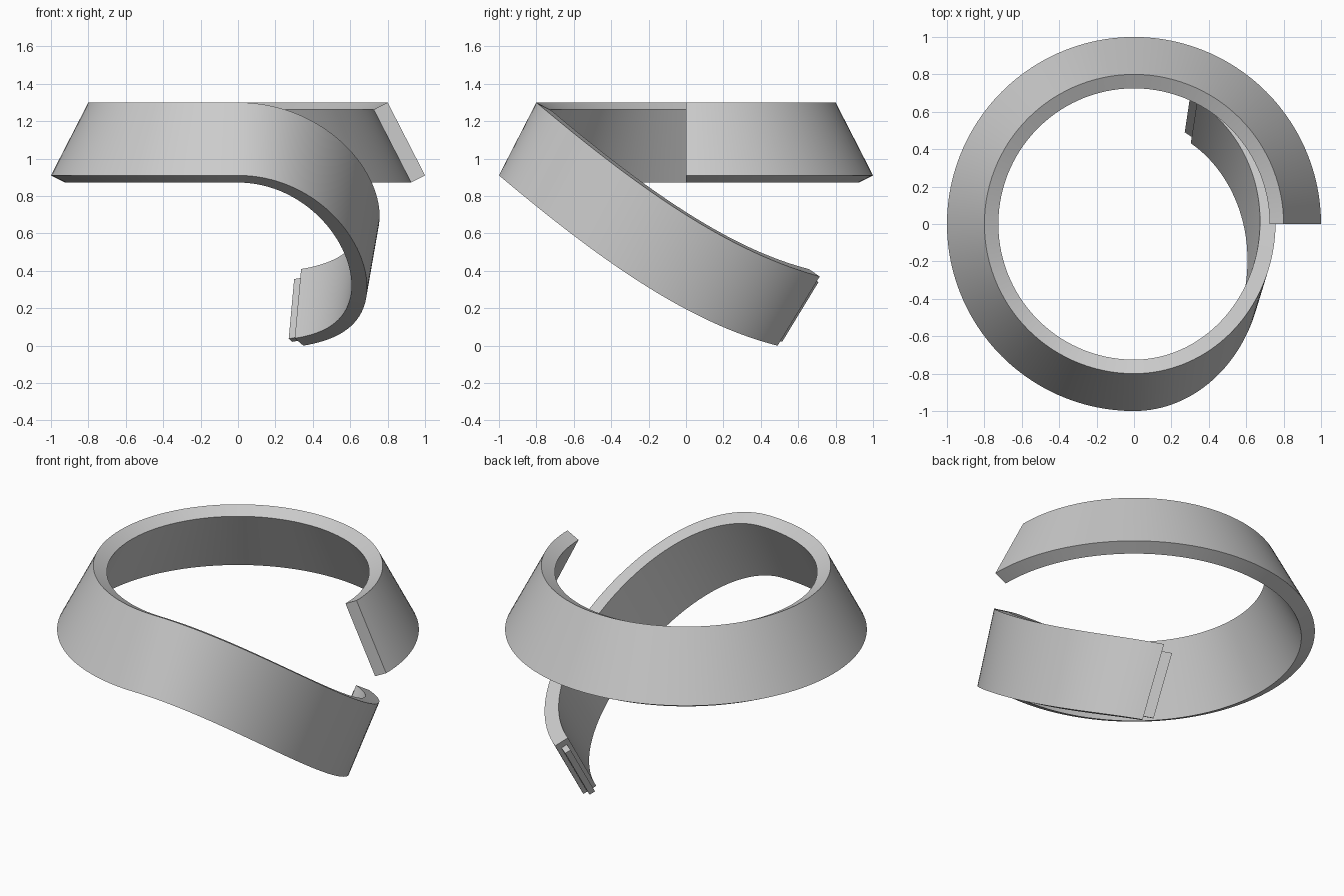
import bpy, bmesh, math
from mathutils import Vector as V

cube = bpy.data.objects.get("Cube")
if cube:
    bpy.data.objects.remove(cube)

grey = bpy.data.materials.new("plain_grey")
grey.use_nodes = True
grey.diffuse_color = (0.6, 0.6, 0.6, 1)
grey.node_tree.nodes["Principled BSDF"].inputs["Base Color"].default_value = (0.6, 0.6, 0.6, 1)

THICK = 0.084
RING_STEPS, TAIL_STEPS = 90, 60
RING_TURN = math.radians(270)
TAIL_TURN = math.radians(149.6)


def ring_edges(a):
    """Lower and upper outer edge of the conical ring at angle a."""
    c, s = math.cos(a), math.sin(a)
    return V((c, s, 0.91)), V((0.8 * c, 0.8 * s, 1.3))


def tail_edges(a):
    """Lower and upper outer edge of the descending tail, a turned from the front."""
    c, s, t = math.cos(a), math.sin(a), a / TAIL_TURN
    low = V((0.69 * s, -0.2 - 0.8 * c, 0.31 + 0.497 * c + 0.133 * c**2 - 0.03 * c**3))
    return low, low + V((0.067 * s, 0.2 + 0.025 * t**2, 0.39 - 0.02 * t**2))


def sweep(name, sections):
    """Solid strip through a list of four-cornered sections."""
    bm = bmesh.new()
    rows = [[bm.verts.new(p) for p in sec] for sec in sections]
    for a, b in zip(rows, rows[1:]):
        for i in range(4):
            j = (i + 1) % 4
            bm.faces.new((a[i], a[j], b[j], b[i]))
    bm.faces.new(rows[0])
    bm.faces.new(rows[-1])
    bmesh.ops.recalc_face_normals(bm, faces=bm.faces)
    mesh = bpy.data.meshes.new(name)
    bm.to_mesh(mesh)
    bm.free()
    mesh.materials.append(grey)
    obj = bpy.data.objects.new(name, mesh)
    bpy.context.collection.objects.link(obj)
    bpy.ops.object.select_all(action='DESELECT')
    obj.select_set(True)
    bpy.context.view_layer.objects.active = obj
    bpy.ops.object.shade_smooth_by_angle(angle=math.radians(30))


def section_at(edges_of, a):
    """Section corners plus the local tangent, ruling and inward directions."""
    low, up = edges_of(a)
    before, after = edges_of(a - 0.001), edges_of(a + 0.001)
    tangent = (sum(after, V()) - sum(before, V())).normalized()
    ruling = (up - low).normalized()
    inward = ruling.cross(tangent).normalized()
    corners = (low, up, up + inward * THICK, low + inward * THICK)
    return corners, tangent, ruling, inward


# Conical ring running into the twisting tail
sections = [section_at(ring_edges, RING_TURN * i / RING_STEPS)[0] for i in range(RING_STEPS)]
sections += [section_at(tail_edges, TAIL_TURN * i / TAIL_STEPS)[0] for i in range(TAIL_STEPS + 1)]
sweep("spiral_band", sections)

# Thin tab projecting from the lower end
(low, up, _, _), tangent, ruling, inward = section_at(tail_edges, TAIL_TURN)
bottom, top = low + ruling * 0.02, up - ruling * 0.04
tab = [bottom + inward * 0.025, top + inward * 0.025,
       top + inward * 0.06, bottom + inward * 0.06]
sweep("end_tab", [[p + tangent * d for p in tab] for d in (-0.02, 0.057)])
